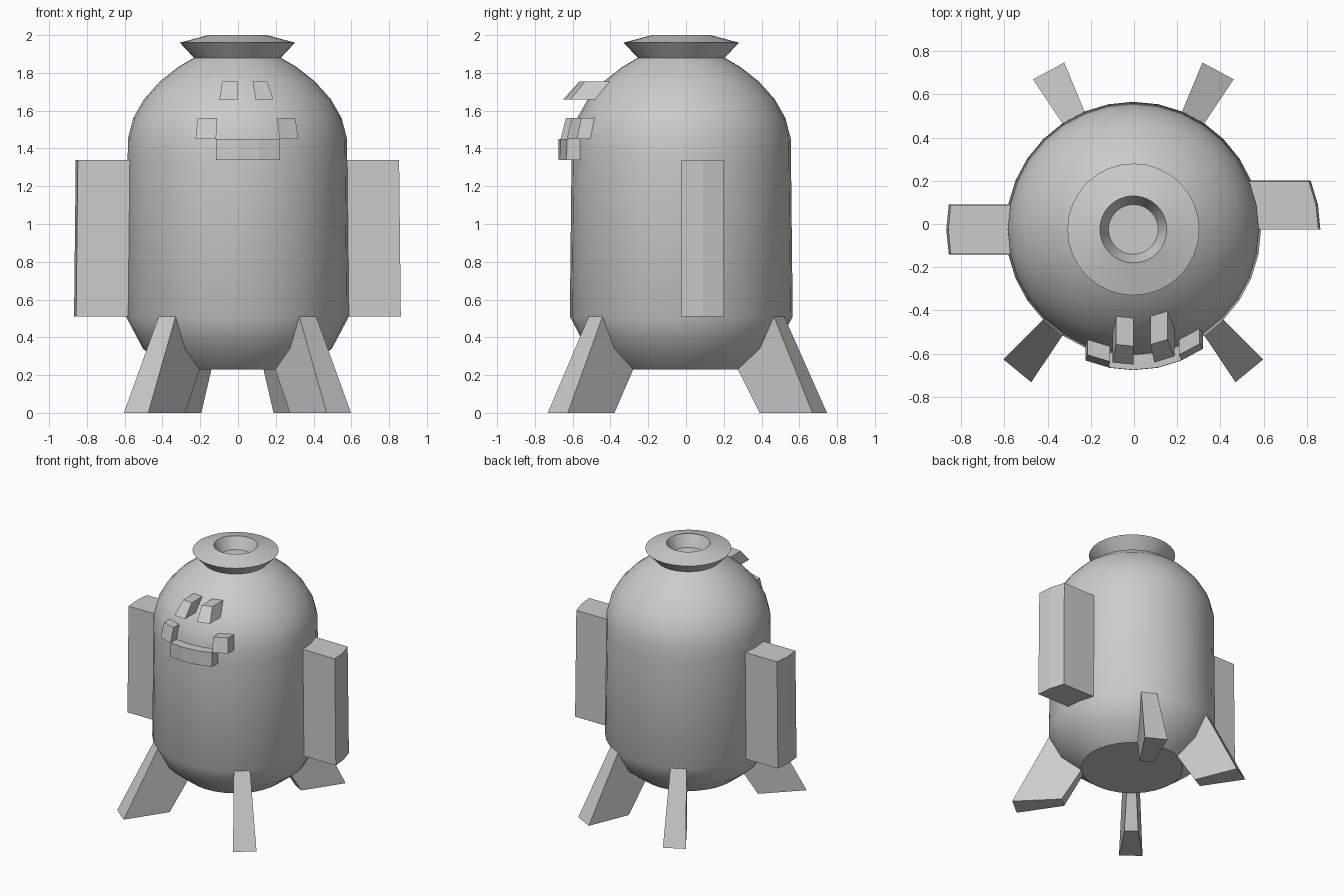
import bpy, bmesh
from math import radians, cos, sin
from mathutils import Vector

if "Cube" in bpy.data.objects:
    bpy.data.objects.remove(bpy.data.objects["Cube"])

SIDES = 32
STEP = 360 / SIDES
CX, CY = -0.003, -0.025          # body axis

# Body profile (radius, height), bottom to top
SHELL = [(0.36, 0.23), (0.50, 0.34), (0.59, 0.51), (0.581, 1.34), (0.58, 1.45),
         (0.552, 1.56), (0.495, 1.66), (0.41, 1.755), (0.315, 1.83), (0.23, 1.88)]
RIM = [(0.305, 1.96), (0.155, 2.0), (0.115, 1.91)]


def point(r, z, k):
    """Point on the body of revolution at facet corner k."""
    a = radians(k * STEP)
    return Vector((CX + r * cos(a), CY + r * sin(a), z))


def finish(name, bm):
    bmesh.ops.recalc_face_normals(bm, faces=bm.faces[:])
    mesh = bpy.data.meshes.new(name)
    bm.to_mesh(mesh)
    bm.free()
    ob = bpy.data.objects.new(name, mesh)
    bpy.context.collection.objects.link(ob)
    return ob


def facet_block(name, k0, k1, low, high, push):
    """Block pushed straight out of body facets k0..k1 between two profile rings."""
    bm = bmesh.new()
    rows = [[bm.verts.new(point(*SHELL[i], k)) for k in range(k0, k1 + 1)]
            for i in range(low, high + 1)]
    base = [bm.faces.new((a[i], a[i + 1], b[i + 1], b[i]))
            for a, b in zip(rows, rows[1:]) for i in range(k1 - k0)]
    new = bmesh.ops.extrude_face_region(bm, geom=base)["geom"]
    bmesh.ops.translate(bm, vec=push,
                        verts=[g for g in new if isinstance(g, bmesh.types.BMVert)])
    for f in base:               # the body closes the back
        if f.is_valid:
            bm.faces.remove(f)
    return finish(name, bm)


def leg(name, k, reach):
    """Splayed wedge under one facet."""
    outline = [(0.59, 0.51), (reach, 0), (0.50, 0), (0.36, 0.23)]
    bm = bmesh.new()
    a, b = [[bm.verts.new(point(r, z, kk)) for r, z in outline] for kk in (k, k + 1)]
    bm.faces.new(a)
    bm.faces.new(b[::-1])
    for i in range(4):
        j = (i + 1) % 4
        bm.faces.new((a[i], b[i], b[j], a[j]))
    return finish(name, bm)


# Body with flared rim and recessed top
bm = bmesh.new()
rings = [[bm.verts.new(point(r, z, k)) for k in range(SIDES)] for r, z in SHELL + RIM]
for a, b in zip(rings, rings[1:]):
    for i in range(SIDES):
        j = (i + 1) % SIDES
        bm.faces.new((a[i], a[j], b[j], b[i]))
bm.faces.new(rings[0][::-1])
bm.faces.new(rings[-1])
body = finish("body", bm)
bpy.context.view_layer.objects.active = body
body.select_set(True)
bpy.ops.object.shade_smooth_by_angle(angle=radians(32))

# Side panels
facet_block("right_panel", 0, 2, 2, 3, (0.275, 0, 0))
facet_block("left_panel", 15, 17, 2, 3, (-0.275, 0, 0))

# Face: mouth, its raised corners, and eyes
facet_block("mouth", 23, 26, 3, 4, (0, -0.07, 0))
for side, k in (("left", 22), ("right", 26)):
    facet_block(side + "_mouth_corner", k, k + 1, 4, 5, (0, -0.07, 0))
for side, k in (("left", 23), ("right", 25)):
    facet_block(side + "_eye", k, k + 1, 6, 7, (0, -0.13, 0))

# Four legs
for name, k, reach in (("front_right_leg", 27, 0.85), ("front_left_leg", 20, 0.85),
                       ("back_right_leg", 5, 0.835), ("back_left_leg", 10, 0.835)):
    leg(name, k, reach)
